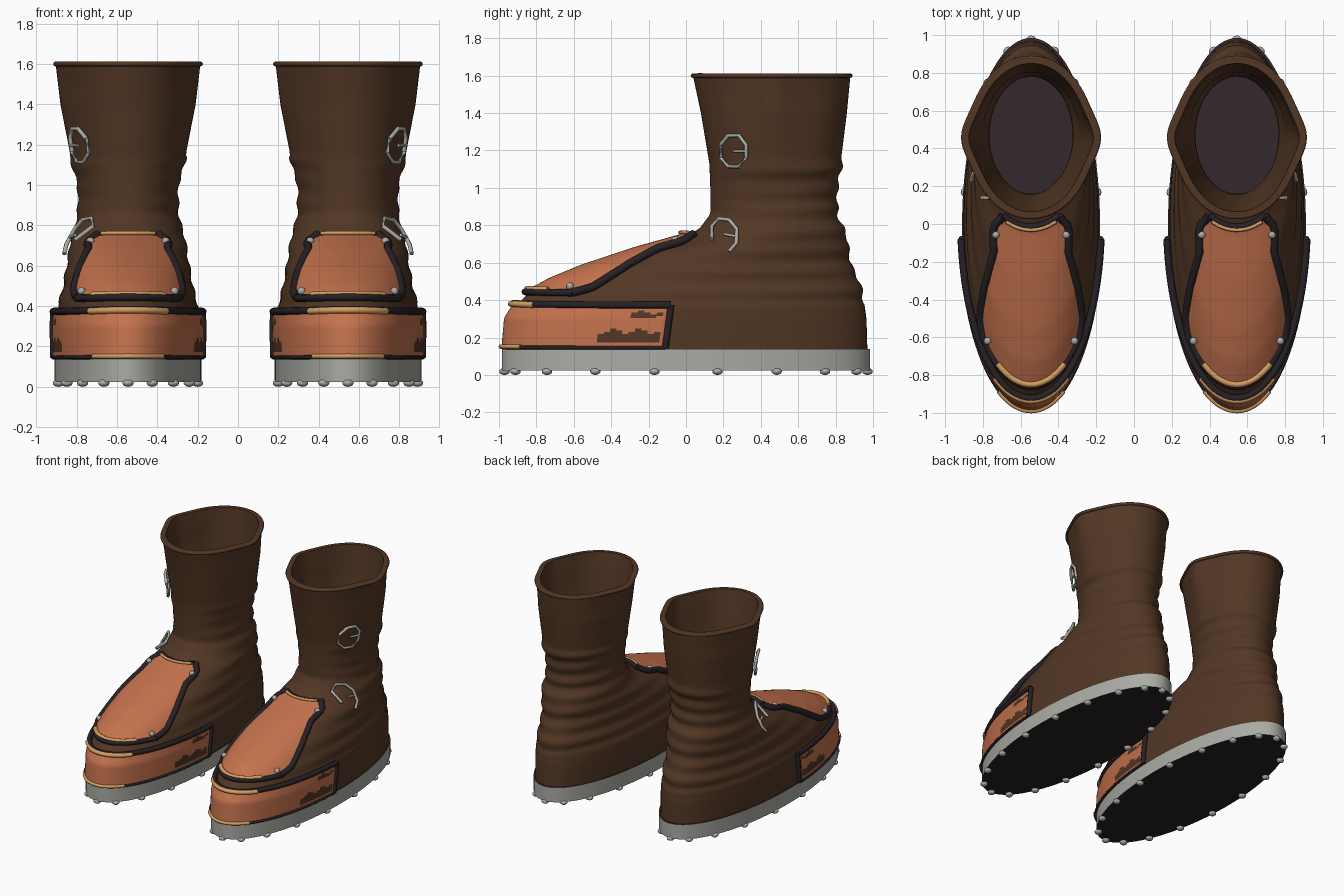
import bpy, bmesh, math
from mathutils import Vector, Matrix

cube = bpy.data.objects.get("Cube")
if cube:
    bpy.data.objects.remove(cube, do_unlink=True)


def material(name, r, g, b):
    m = bpy.data.materials.new(name)
    m.use_nodes = True
    m.diffuse_color = (r, g, b, 1)
    bsdf = m.node_tree.nodes["Principled BSDF"]
    bsdf.inputs["Base Color"].default_value = (r, g, b, 1)
    bsdf.inputs["Roughness"].default_value = 0.7
    return m


BROWN = material("brown leather", .085, .038, .018)
ORANGE = material("orange leather", .56, .17, .075)
TRIM = material("dark trim", .02, .015, .018)
INSOLE = material("dark insole", .032, .021, .024)
GREY = material("grey metal", .40, .41, .37)
TAN = material("tan edge", .66, .34, .12)

CENTRE = 0.545
# Boot sections: height, front y, back y, half width
SECTIONS = [
    (.13, -.97, .97, .355), (.30, -.955, .965, .358), (.37, -.91, .955, .355),
    (.43, -.85, .945, .34), (.50, -.72, .93, .322), (.57, -.55, .89, .31),
    (.66, -.28, .87, .295), (.73, -.03, .865, .285), (.78, .07, .845, .27),
    (.86, .13, .81, .25), (1.0, .13, .81, .25), (1.13, .125, .835, .288),
    (1.16, .12, .83, .288), (1.4, .08, .86, .335), (1.61, .035, .88, .36)]


def section(z):
    z = min(max(z, SECTIONS[0][0]), SECTIONS[-1][0])
    for a, b in zip(SECTIONS, SECTIONS[1:]):
        if z <= b[0]:
            k = (z - a[0]) / (b[0] - a[0])
            f, r, w = (p + (q - p) * k for p, q in zip(a[1:], b[1:]))
            return (f + r) / 2, (r - f) / 2, w


def raw(z, t):
    c, ry, rx = section(z)
    s = math.sin(t)
    fold = .1 * min(max((z - 1) / .5, 0), 1)     # side folds of the shaft
    rx *= 1 - fold + fold * abs(s) ** 24
    return Vector((CENTRE + rx * s, c - ry * math.cos(t), z))


def point(z, t, off=0.0):
    """Point on the boot surface, t = 0 at the toe, moved out along the normal."""
    e = .01
    n = (raw(z, t + e) - raw(z, t - e)).cross(raw(z + e, t) - raw(z - e, t))
    return raw(z, t) + n.normalized() * off


def angle(y, z):
    c, ry, _ = section(z)
    return math.acos(max(-1, min(1, (c - y) / ry)))


def span(a, b, n):
    return [a + (b - a) * i / n for i in range(n + 1)]


def finish(name, bm, mats, smooth=40):
    bmesh.ops.recalc_face_normals(bm, faces=bm.faces)
    mesh = bpy.data.meshes.new(name)
    bm.to_mesh(mesh)
    bm.free()
    for m in mats:
        mesh.materials.append(m)
    ob = bpy.data.objects.new(name, mesh)
    bpy.context.collection.objects.link(ob)
    bpy.ops.object.select_all(action='DESELECT')
    ob.select_set(True)
    bpy.context.view_layer.objects.active = ob
    bpy.ops.object.shade_smooth_by_angle(angle=math.radians(smooth))
    mirror = ob.modifiers.new("other_boot", 'MIRROR')
    mirror.use_mirror_merge = False
    return ob


def skin(bm, rows, closed):
    vs = [[bm.verts.new(p) for p in row] for row in rows]
    for a, b in zip(vs, vs[1:]):
        n = len(a)
        for i in range(n if closed else n - 1):
            j = (i + 1) % n
            bm.faces.new((a[i], a[j], b[j], b[i]))
    return vs


def tube(name, path, radius, mat, closed=False, sides=8):
    bm = bmesh.new()
    rows, n = [], len(path)
    for i, p in enumerate(path):
        nxt = path[(i + 1) % n] if closed or i < n - 1 else p
        prev = path[i - 1] if closed or i else p
        d = (nxt - prev).normalized()
        ref = Vector((0, 0, 1)) if abs(d.z) < .9 else Vector((1, 0, 0))
        u = d.cross(ref).normalized()
        v = u.cross(d)
        rows.append([p + (u * math.cos(a) + v * math.sin(a)) * radius
                     for a in span(0, math.tau, sides)[:-1]])
    if closed:
        rows.append(rows[0])
    vs = skin(bm, rows, True)
    if closed:
        bmesh.ops.remove_doubles(bm, verts=bm.verts, dist=1e-5)
    else:
        bm.faces.new(vs[0])
        bm.faces.new(vs[-1])
    return finish(name, bm, [mat], 60)


# Leather upper: wrinkled outer wall, rolled over into an inner wall
def wrinkle(z, t):
    if not .38 < z < 1.14:
        return 0
    return .008 * math.sin(z * 58 + math.sin(t)) * (.5 - .5 * math.cos(t)) ** .7


turn = span(0, math.tau, 96)[:-1]
rows = [[point(z, t, wrinkle(z, t)) for t in turn] for z in span(.13, 1.61, 90)]
rows += [[point(z, t, -.03) for t in turn] for z in span(1.61, .9, 20)]
bm = bmesh.new()
skin(bm, rows, True)
finish("boot_upper", bm, [BROWN])
tube("shaft_rim", [point(1.6, t) for t in turn], .012, BROWN, True)

# Sole with dark insole and underside
bm = bmesh.new()
rows = [[Vector((CENTRE + .365 * math.sin(t), -.985 * math.cos(t), z)) for t in turn]
        for z in (.025, .14)]
low, high = skin(bm, rows, True)
bm.faces.new(low).material_index = 1
bm.faces.new(high).material_index = 2
finish("sole", bm, [GREY, TRIM, INSOLE])

# Studs around the sole edge
bm = bmesh.new()
for i in range(18):
    t = math.tau * i / 18
    spot = Vector((CENTRE + .35 * math.sin(t), -.97 * math.cos(t), .019))
    bmesh.ops.create_uvsphere(bm, u_segments=12, v_segments=8, radius=1,
                              matrix=Matrix.Translation(spot) @ Matrix.Diagonal((.028, .028, .019, 1)))
finish("sole_studs", bm, [GREY])


def patch(name, heights, side, off, mats, rule=None):
    bm = bmesh.new()
    skin(bm, [[point(z, t, off) for t in span(-side(z), side(z), 80)] for z in heights], False)
    if rule:
        for f in bm.faces:
            f.material_index = rule(f.calc_center_median())
    ob = finish(name, bm, mats)
    thick = ob.modifiers.new("thickness", 'SOLIDIFY')
    thick.thickness = off
    thick.offset = -1
    return ob


def edge(z, t, off, n=32):
    return [point(z, a, off) for a in span(-t, t, n)]


# Toe cap with worn patches at its rear
def cap_side(z):
    return angle(-.11 + .03 * (z - .15) / .22, z)


def worn(p):
    wave = .015 * math.sin(p.y * 45)
    low = -.47 + wave < p.y < -.14 and .17 < p.z < .235 + wave
    high = -.3 < p.y < -.12 and .31 < p.z < .335 + wave * .6
    return int(low or high)


patch("toe_cap", span(.145, .37, 24), cap_side, .018, [ORANGE, BROWN], worn)
tube("toe_cap_top_trim", edge(.37, cap_side(.37), .018, 48), .019, TRIM)
tube("toe_cap_bottom_trim", edge(.146, cap_side(.15), .018, 48), .01, TRIM)
tube("toe_cap_top_edge", edge(.364, .5, .028), .016, TAN)
tube("toe_cap_bottom_edge", edge(.15, .45, .022), .012, TAN)
for s in (-1, 1):
    tube("toe_cap_rear_trim", [point(z, s * cap_side(z), .015) for z in span(.145, .37, 8)], .018, TRIM)

# Instep plate draped over the foot
SIDE = [(.43, -.6), (.455, -.5), (.58, -.3), (.66, -.15), (.70, -.01), (.74, .05)]


def plate_side(z):
    for (a, p), (b, q) in zip(SIDE, SIDE[1:]):
        if z <= b + 1e-6:
            return angle(p + (q - p) * (z - a) / (b - a), z)


patch("instep_plate", span(.43, .74, 30), plate_side, .022, [ORANGE])
for s in (-1, 1):
    tube("instep_side_trim", [point(z, s * plate_side(z), .02) for z in span(.43, .74, 20)], .022, TRIM)
tube("instep_front_trim", edge(.43, plate_side(.43), .018, 48), .019, TRIM)
tube("instep_front_edge", edge(.437, .5, .026), .016, TAN)
tube("instep_top_trim", edge(.74, plate_side(.74), .012), .018, TRIM)
tube("instep_top_edge", edge(.735, plate_side(.74) * .85, .03), .01, TAN)

# Rivets at the plate corners
bm = bmesh.new()
for y, z in ((-.05, .695), (-.61, .455)):
    for s in (-1, 1):
        spot = point(z, s * angle(y, z), .03)
        bmesh.ops.create_uvsphere(bm, u_segments=12, v_segments=8, radius=.02,
                                  matrix=Matrix.Translation(spot))
finish("plate_rivets", bm, [GREY])


# Buckles on the outer side
def on_side(y, z, off=.022):
    return point(z, angle(y, z), off)


def ring(y, z, angles):
    return [on_side(y + .07 * math.cos(a), z + .09 * math.sin(a)) for a in angles]


eighth = math.tau / 8
tube("shaft_buckle", ring(.265, 1.2, [eighth * (i + .5) for i in range(8)]), .011, GREY, True)
tube("shaft_buckle_prong", [on_side(.265, 1.2), on_side(.33, 1.2)], .008, GREY)
tube("ankle_buckle", ring(.21, .74, [eighth * (i - 1.6) for i in range(7)]), .011, GREY)
tube("ankle_buckle_prong", [on_side(.21, .74), on_side(.275, .73)], .008, GREY)
